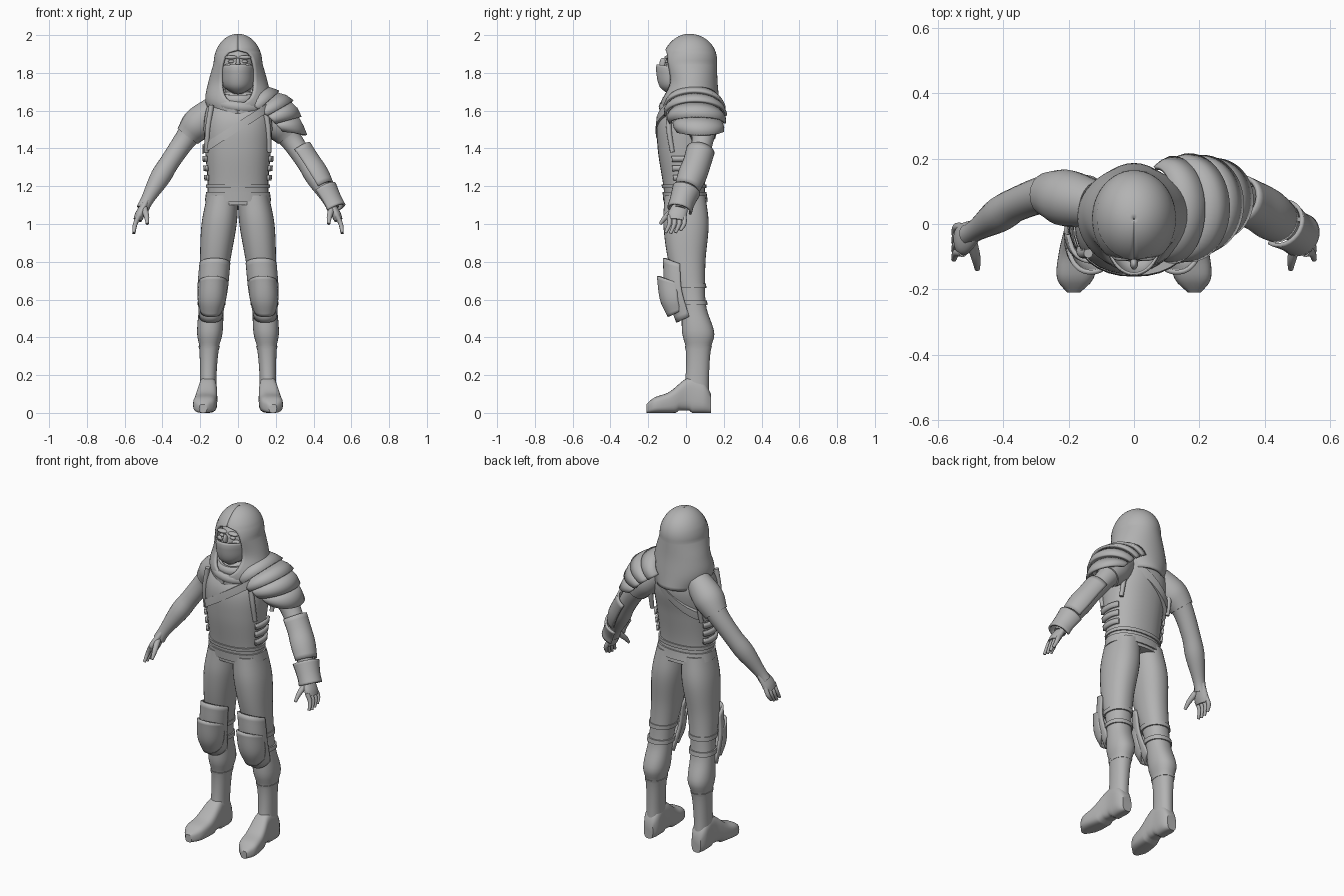
import bpy, bmesh
from math import sin, cos, pi, asin, copysign
from mathutils import Vector

if "Cube" in bpy.data.objects:
    bpy.data.objects.remove(bpy.data.objects["Cube"])

grey = bpy.data.materials.new("plain_grey")
grey.use_nodes = True
grey.diffuse_color = (*[.45] * 3, 1)
grey.node_tree.nodes["Principled BSDF"].inputs["Base Color"].default_value = grey.diffuse_color
FULL = (0, 2 * pi)
FRONT = (pi, 2 * pi)


def finish(ob):
    ob.data.materials.append(grey)
    bpy.ops.object.select_all(action="DESELECT")
    bpy.context.view_layer.objects.active = ob
    ob.select_set(True)
    bpy.ops.object.shade_smooth_by_angle(angle=.7)


def loft(name, rings, closed=True, mirror=False, thick=0):
    """Skin a list of point rings into one object."""
    bm = bmesh.new()
    rows = [[bm.verts.new(point) for point in ring] for ring in rings]
    count = len(rows[0])
    for upper, lower in zip(rows, rows[1:]):
        for i in range(count if closed else count - 1):
            j = (i + 1) % count
            bm.faces.new((upper[i], upper[j], lower[j], lower[i]))
    if closed:
        bm.faces.new(rows[0])
        bm.faces.new(rows[-1])
    bmesh.ops.recalc_face_normals(bm, faces=bm.faces)
    mesh = bpy.data.meshes.new(name)
    bm.to_mesh(mesh)
    bm.free()
    ob = bpy.data.objects.new(name, mesh)
    bpy.context.collection.objects.link(ob)
    if mirror:
        ob.modifiers.new("mirror", "MIRROR").use_mirror_merge = False
    if thick:
        solid = ob.modifiers.new("thickness", "SOLIDIFY")
        solid.thickness = thick
        solid.offset = 0
    finish(ob)


def oval(centre, u, v, arc=FULL, power=1, count=32):
    """Superellipse ring, or an arc of it, with half axes u and v."""
    start, end = arc
    gaps = count if arc == FULL else count - 1
    points = []
    for i in range(count):
        a = start + (end - start) * i / gaps
        c, s = [copysign(abs(f) ** power, f) for f in (cos(a), sin(a))]
        points.append(Vector(centre) + Vector(u) * c + Vector(v) * s)
    return points


def sample(rows, key):
    """Smoothly interpolate a profile whose first column is the key."""
    rows = sorted(rows)
    last = len(rows) - 1
    i = max(j for j in range(last) if j == 0 or rows[j][0] <= key)
    before, a, b, after = [rows[min(max(k, 0), last)] for k in (i - 1, i, i + 1, i + 2)]
    span = b[0] - a[0]
    t = (key - a[0]) / span
    values = []
    for p, q, r, s in zip(before, a, b, after):
        m = (r - p) / (b[0] - before[0]) * span
        n = (s - q) / (after[0] - a[0]) * span
        values.append(q + m * t + (3 * (r - q) - 2 * m - n) * t ** 2 + (m + n - 2 * (r - q)) * t ** 3)
    return values[1:]


def spread(start, end, steps):
    return [start + (end - start) * i / steps for i in range(steps + 1)]


def shell(name, profile, low, high, centre=lambda z: 0, grow=0, arc=FULL, lift=(0, 0),
          tilt=0, power=.9, steps=12, **options):
    """Slice of an upright profile with columns height, half width, front, back."""
    rings = []
    for z, rise in zip(spread(low, high, steps), spread(*lift, steps)):
        half, front, back = sample(profile, z)
        rings.append(oval((centre(z), (front + back) / 2, z), (half + grow, 0, tilt),
                          (0, (back - front) / 2 + grow, -rise), arc, power))
    loft(name, rings, closed=arc == FULL, **options)


def limb(name, profile, high, low, grow=0, arc=FULL, flat=1, steps=10, **options):
    """Slice of a slanting profile with columns height, x, y, radius."""
    stations = [sample(profile, z) for z in spread(high, low, steps)]
    points = [Vector((x, y, z)) for (x, y, r), z in zip(stations, spread(high, low, steps))]
    rings = []
    for i, (point, station) in enumerate(zip(points, stations)):
        along = (points[min(i + 1, steps)] - points[max(i - 1, 0)]).normalized()
        u = (Vector((0, 1, 0)) - along * along.y).normalized()
        radius = station[-1] + grow
        rings.append(oval(point, u * radius, along.cross(u) * radius * flat, arc, count=20))
    loft(name, rings, closed=arc == FULL, **options)


def ball(name, centre, size):
    bpy.ops.mesh.primitive_uv_sphere_add(segments=24, ring_count=16, radius=1, location=centre, scale=size)
    bpy.context.object.name = name
    finish(bpy.context.object)


# Torso, belt, straps and side buckles
torso = [(1.1, .17, -.11, .11), (1.2, .16, -.12, .1), (1.4, .175, -.15, .13), (1.55, .18, -.15, .16),
         (1.65, .15, -.1, .14), (1.7, .08, -.06, .1)]
shell("torso", torso, 1.1, 1.7, steps=24)
shell("belt", torso, 1.12, 1.17, grow=.008, steps=3)
shell("vest_hem", torso, 1.19, 1.21, grow=.008, steps=1)
shell("chest_strap", torso, 1.49, 1.54, grow=.006, tilt=.12, steps=2)
for z in (1.23, 1.28, 1.33):
    shell("side_buckle", torso, z, z + .03, grow=.01, arc=(-.4, .5), thick=.014, steps=1, mirror=True)
for y in (-.09, .11):
    trim = [(1.38, .165, y * .8, .012), (1.5, .16, y, .014), (1.63, .14, y, .014)]
    limb("armhole_trim", trim, 1.63, 1.38, mirror=True)

# Hood: a dome above a draped skirt, opened around the face
drape = [(1.57, .13, -.13, .18), (1.65, .166, -.13, .17), (1.75, .15, -.1, .16), (1.85, .122, -.125, .157)]
layers = [(z, *sample(drape, z)) for z in spread(1.57, 1.84, 14)]
for turn in spread(0, 1.56, 16):
    half, front, back = [edge * cos(turn) for edge in drape[-1][1:]]
    drift = .015 * sin(turn)
    layers.append((1.85 + .15 * sin(turn), half, front + drift, back + drift))
hood = []
for z, half, front, back in layers:
    reach = max(1 - abs((z - 1.78) / .14) ** 3, 0)
    gap = asin(min(.083 * reach ** .4 / half, .9))
    hood.append(oval((0, (front + back) / 2, z), (half, 0, 0), (0, (back - front) / 2, 0),
                     (gap - pi / 2, 1.5 * pi - gap), count=41))
loft("hood", hood, closed=False, thick=.014)

# Scarf folds hanging lower in front
for drop in (0, .035):
    folds = []
    for a in spread(*FULL, 32):
        out = Vector((cos(a), sin(a), 0))
        middle = (out.x * (.1 + drop), .015 + out.y * (.12 + drop / 2), 1.675 - drop + .02 * out.y - drop * out.x / 2)
        folds.append(oval(middle, out * .022, (0, 0, .028), count=10))
    loft("scarf_fold", folds)

# Head, face and mask
ball("head", (0, -.005, 1.82), (.088, .112, .125))
shell("neck", [(1.6, .07, -.06, .09), (1.76, .065, -.07, .08)], 1.6, 1.76, steps=2)
mask = [(1.7, .03, -.09, .03), (1.73, .075, -.135, .07), (1.8, .086, -.155, .09), (1.825, .084, -.152, .09)]
shell("face_mask", mask, 1.7, 1.825, arc=FRONT, lift=(-.01, .02), power=1, thick=.008)
ball("nose", (0, -.122, 1.85), (.012, .018, .03))
for side in (-1, 1):
    ball("brow", (side * .036, -.095, 1.882), (.034, .019, .011))
    ball("eye", (side * .035, -.1, 1.86), (.017, .012, .009))
    ball("cheek", (side * .045, -.09, 1.835), (.03, .018, .014))

# Arms and hands
arm = [(1.61, .12, .06, .065), (1.53, .21, .08, .08), (1.46, .27, .09, .06), (1.33, .36, .06, .052),
       (1.25, .41, .03, .054), (1.12, .485, -.02, .033), (1.07, .51, -.035, .034)]
limb("sleeve", arm, 1.61, 1.465, grow=.007, mirror=True)
limb("arm", arm, 1.52, 1.08, steps=20, mirror=True)
palm = [(1.12, .485, -.02, .035), (1.05, .52, -.045, .05), (1.02, .532, -.05, .045)]
limb("palm", palm, 1.12, 1.02, flat=.5, mirror=True)
for k in range(4):
    y = .026 * k - .088
    tip = .95 + .004 * (k - 1) ** 2
    finger = [(1.045, .524, y, .013), (1, .544, y, .012), (tip, .552, y - .02, .008)]
    limb("finger", finger, 1.045, tip, mirror=True)
thumb = [(1.085, .498, -.055, .018), (1.04, .484, -.105, .014), (1, .48, -.138, .008)]
limb("thumb", thumb, 1.085, 1, mirror=True)

# Left shoulder plates: number, centre x and z, crest x and z, centre y, half depth
arches = [(0, .07, 1.65, .13, 1.74, .04, .15), (2, .17, 1.58, .29, 1.65, .05, .16),
          (4, .25, 1.49, .36, 1.47, .075, .12)]


def arch(number, size):
    x, z, crest_x, crest_z, y, depth = sample(arches, number)
    crest = Vector((crest_x - x, 0, crest_z - z))
    return oval((x, y, z), (0, depth * size, 0), crest * size, (-.12, pi + .12))


for k in range(4):
    plate = [arch(k, .88), arch(k + .5, .97), arch(k + 1, 1)]
    loft("shoulder_plate", plate, closed=False, thick=.014)

# Left forearm guard and wrist cuff
limb("forearm_guard", arm, 1.39, 1.19, grow=.016, arc=(-.2, pi + .2), thick=.012)
limb("wrist_cuff", arm, 1.18, 1.075, grow=.028, arc=(-.5, pi + .5), thick=.012)


def stance(z):
    """Centre of the left leg at each height."""
    return .16 - .06 * z * z


# Trousers, knee straps and boot shafts, all cut from one leg profile
leg = [(1.15, .08, -.11, .1), (1, .09, -.117, .117), (.8, .077, -.09, .1), (.65, .067, -.045, .1),
       (.55, .066, -.025, .11), (.42, .067, -.02, .15), (.34, .05, 0, .13), (.2, .042, 0, .12), (.07, .044, -.02, .12)]
shell("trouser_leg", leg, .66, 1.15, stance, grow=.003, steps=16, mirror=True)
shell("lower_leg", leg, .33, .68, stance, steps=16, mirror=True)
for z in (.57, .66):
    shell("knee_strap", leg, z, z + .025, stance, grow=.008, steps=2, mirror=True)
shell("boot_cuff", leg, .34, .355, stance, grow=.004, steps=2, mirror=True)
shell("boot_shaft", leg, .07, .35, stance, grow=.002, mirror=True)

# Knee armour with chevron edges
backing = [(.79, .075, -.115, .05), (.65, .073, -.105, .06), (.51, .055, -.045, .08)]
shell("knee_plate_back", backing, .51, .79, stance, arc=FRONT, lift=(-.03, .03), thick=.014, mirror=True)
cover = [(.69, .07, -.148, .05), (.6, .068, -.13, .045), (.54, .05, -.09, .03)]
shell("knee_plate_front", cover, .54, .69, stance, arc=FRONT, lift=(-.03, .035), thick=.014, mirror=True)

# Boots: position along y, half width, top height, with a raised arch before the heel
shoe = [(-.21, .02, .045), (-.17, .055, .08), (-.09, .06, .11), (.02, .048, .19), (.1, .046, .16), (.132, .03, .1)]
foot = []
for y in spread(-.21, .132, 24):
    width, top = sample(shoe, y)
    sole = .012 if -.05 < y < .025 else 0
    foot.append(oval((.16 - .12 * min(y, 0), y, (top + sole) / 2), (width, 0, 0), (0, 0, (top - sole) / 2), power=.65))
loft("boot_foot", foot, mirror=True)
